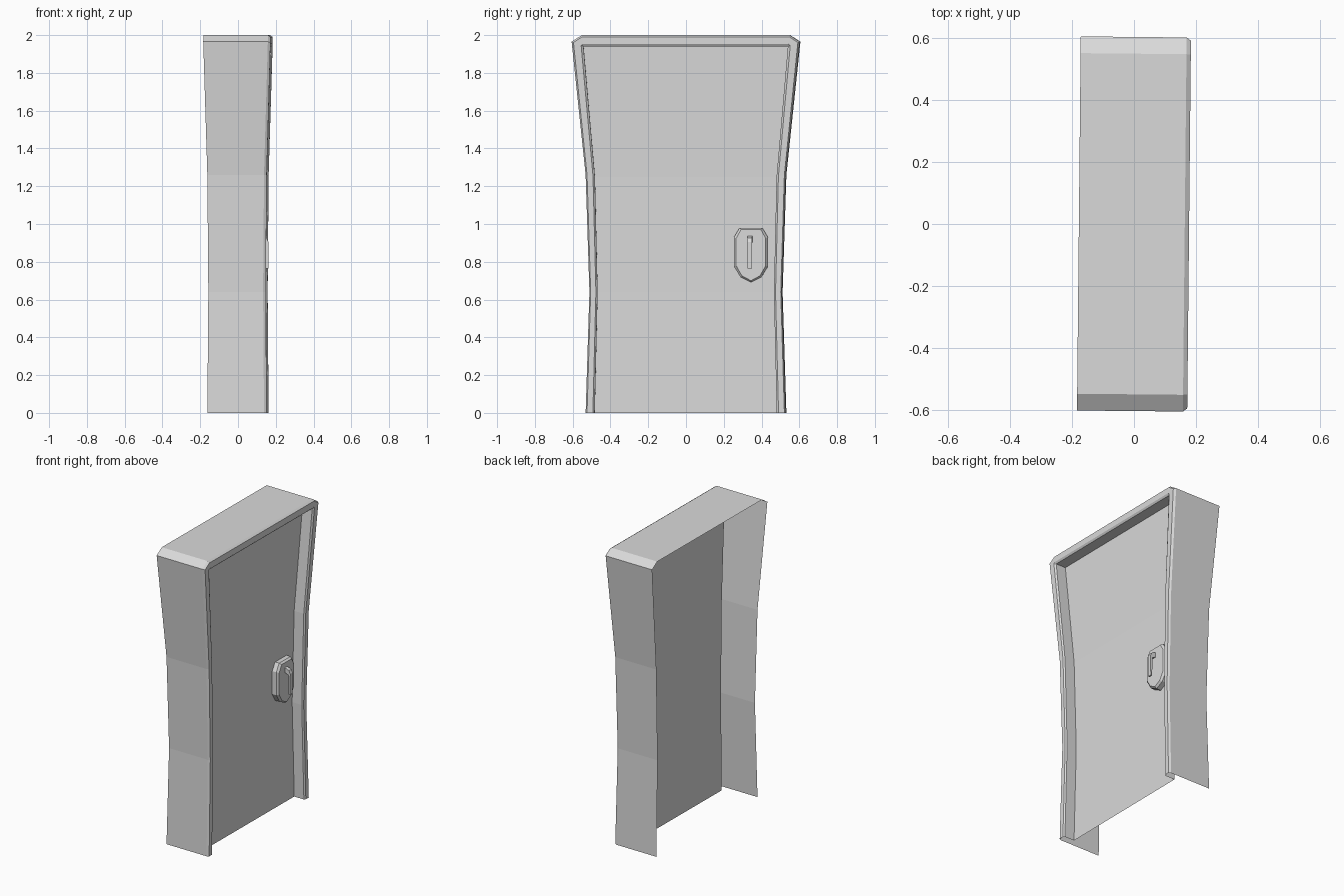
import bpy, bmesh

cube = bpy.data.objects.get("Cube")
if cube:
    bpy.data.objects.remove(cube)

grey = bpy.data.materials.new("light_grey")
grey.use_nodes = True
colour = (0.7, 0.7, 0.7, 1)
grey.diffuse_color = colour
grey.node_tree.nodes["Principled BSDF"].inputs["Base Color"].default_value = colour

TURN = -0.01      # whole doorway is turned very slightly
RECESS = 0.08     # door panel set back from the rim

# half widths and heights, from the floor up to the top corner
OUTER = [(0.53, 0), (0.51, 0.64), (0.53, 1.26), (0.604, 1.965), (0.55, 2.0)]
INNER = [(0.482, 0), (0.467, 0.64), (0.481, 1.25), (0.541, 1.94), (0.541, 1.94)]
DEPTH = [(0, 0.157), (0.64, 0.152), (1.26, 0.157), (1.965, 0.178), (2.0, 0.178)]


def half_depth(z):
    for (z0, d0), (z1, d1) in zip(DEPTH, DEPTH[1:]):
        if z <= z1:
            return d0 + (d1 - d0) * (z - z0) / (z1 - z0)
    return DEPTH[-1][1]


def finish(bm, name):
    bmesh.ops.remove_doubles(bm, verts=bm.verts, dist=0.0005)
    mesh = bpy.data.meshes.new(name)
    bm.to_mesh(mesh)
    bm.free()
    mesh.materials.append(grey)
    obj = bpy.data.objects.new(name, mesh)
    obj.rotation_euler.z = TURN
    bpy.context.collection.objects.link(obj)
    return obj


def ring(bm, t, side, inset):
    """Arch outline blended from outer to inner, on the front or back plane."""
    half = [(a + (c - a) * t, b + (d - b) * t)
            for (a, b), (c, d) in zip(OUTER, INNER)]
    path = [(-y, z) for y, z in half] + half[::-1]
    return [bm.verts.new((side * half_depth(z) - inset, y, z)) for y, z in path]


def bridge(bm, a, b, closed=False):
    n = len(a)
    for k in range(n if closed else n - 1):
        j = (k + 1) % n
        bm.faces.new((a[k], b[k], b[j], a[j]))


# frame: open shell, chamfered rim and jamb
bm = bmesh.new()
sections = [(0, -1, 0), (0, 1, 0.014), (0.16, 1, 0), (0.8, 1, 0),
            (1, 1, 0.008), (1, 1, RECESS)]
rings = [ring(bm, *s) for s in sections]
for a, b in zip(rings, rings[1:]):
    bridge(bm, a, b)
finish(bm, "door_frame")

# door panel, bent with the frame
bm = bmesh.new()
edge = ring(bm, 1, 1, RECESS)
for r in range(3):
    bm.faces.new((edge[r], edge[9 - r], edge[8 - r], edge[r + 1]))
finish(bm, "door_panel")

# handle plate: eight-sided top with a pointed base, chamfered edge
bm = bmesh.new()
MID_Y, MID_Z = 0.345, 0.84
right = [(0.06, 0.98), (0.09, 0.93), (0.09, 0.775), (0.055, 0.718), (0, 0.69)]
outline = [(-y, z) for y, z in right[:-1]] + right[::-1]
levels = []
for x, s in ((0.07, 1), (0.105, 1), (0.118, 0.87)):
    levels.append([bm.verts.new((x, MID_Y + y * s, MID_Z + (z - MID_Z) * (s + 1) / 2))
                   for y, z in outline])
for a, b in zip(levels, levels[1:]):
    bridge(bm, a, b, closed=True)
bm.faces.new(levels[-1])
bmesh.ops.recalc_face_normals(bm, faces=bm.faces)
finish(bm, "handle_plate")

# handle: hooked bar hanging from the plate
bm = bmesh.new()
hook = [(0.11, 0.94), (0.148, 0.925), (0.158, 0.905), (0.157, 0.765),
        (0.146, 0.765), (0.144, 0.893), (0.11, 0.908)]
sides = [[bm.verts.new((x, y, z)) for x, z in hook] for y in (0.327, 0.352)]
bridge(bm, *sides, closed=True)
for s in sides:
    bm.faces.new(s)
bmesh.ops.recalc_face_normals(bm, faces=bm.faces)
finish(bm, "door_handle")
